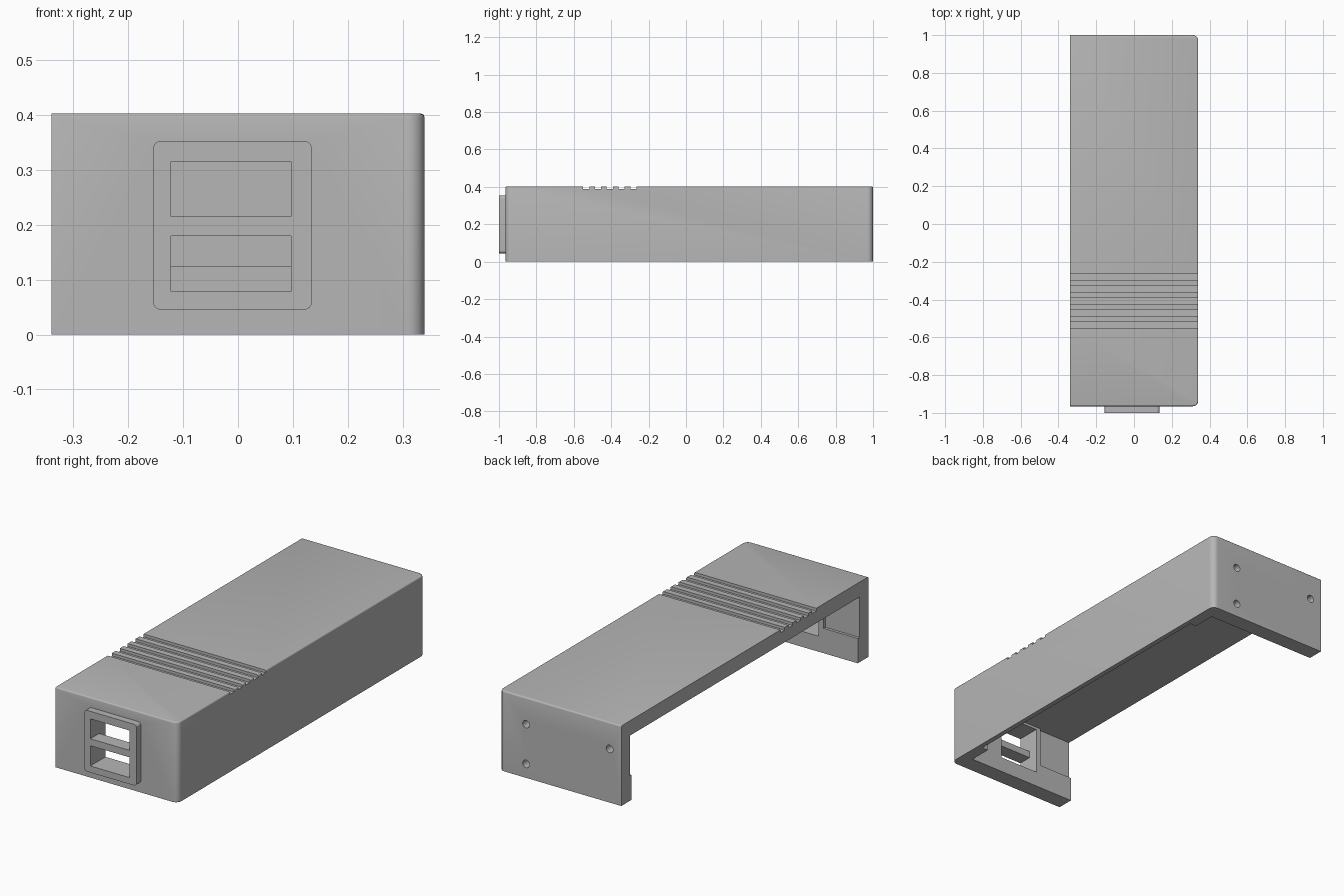
import bpy, bmesh
from mathutils import Matrix, Vector

cube = bpy.data.objects.get("Cube")
if cube:
    bpy.data.objects.remove(cube, do_unlink=True)

grey = bpy.data.materials.new("plain grey")
grey.use_nodes = True
colour = (0.47, 0.47, 0.47, 1)
grey.diffuse_color = colour
grey.node_tree.nodes["Principled BSDF"].inputs["Base Color"].default_value = colour

WIDE, FRONT, BACK, TALL = 0.34, -0.965, 1.0, 0.403
CEILING = 0.328


def finish(name, bm):
    mesh = bpy.data.meshes.new(name)
    bmesh.ops.recalc_face_normals(bm, faces=bm.faces)
    bm.to_mesh(mesh)
    bm.free()
    mesh.materials.append(grey)
    ob = bpy.data.objects.new(name, mesh)
    bpy.context.collection.objects.link(ob)
    return ob


def box(x, y, z):
    bm = bmesh.new()
    size = [b - a for a, b in (x, y, z)]
    mid = Vector([(a + b) / 2 for a, b in (x, y, z)])
    bmesh.ops.create_cube(bm, size=1, matrix=Matrix.Translation(mid) @ Matrix.Diagonal((*size, 1)))
    return bm


def round_edges(bm, test, radius, segments):
    edges = [e for e in bm.edges if test(*[v.co for v in e.verts])]
    bmesh.ops.bevel(bm, geom=edges, offset=radius, segments=segments, profile=0.5, affect='EDGES')


def combine(target, tool, operation):
    bpy.context.view_layer.objects.active = target
    mod = target.modifiers.new("shape", 'BOOLEAN')
    mod.operation, mod.solver, mod.object = operation, 'EXACT', tool
    bpy.ops.object.modifier_apply(modifier=mod.name)
    bpy.data.objects.remove(tool, do_unlink=True)


def cut(x, y, z):
    combine(shell, finish("cutter", box(x, y, z)), 'DIFFERENCE')


# Outer body: rounded upright corners on one side, softened top rim
bm = box((-WIDE, WIDE), (FRONT, BACK), (0, TALL))
round_edges(bm, lambda a, b: a.x > 0 and b.x > 0 and abs(a.z - b.z) > 0.1, 0.03, 8)
round_edges(bm, lambda a, b: min(a.z, b.z) > TALL - 0.001 and max(a.x, b.x) > -WIDE + 0.001, 0.007, 3)
shell = finish("cover_shell", bm)

# Hollow: thin long wall, thicker end corners, recessed upper end walls
cut((-0.5, 0.315), (-0.765, 0.8), (-0.1, CEILING))
cut((-0.5, 0.28), (-0.88, 0.918), (-0.1, CEILING))
cut((-0.5, 0.28), (0.85, 0.932), (0.125, CEILING))
cut((-0.5, -0.15), (-0.894, -0.8), (0.125, CEILING))

# Front bezel
bm = box((-0.155, 0.135), (-1, FRONT + 0.01), (0.045, 0.353))
round_edges(bm, lambda a, b: abs(a.y - b.y) > 0.01, 0.015, 6)
combine(shell, finish("bezel", bm), 'UNION')

# Pocket behind the bezel and its two windows
cut((-0.122, 0.097), (-0.93, -0.8), (0.078, 0.315))
for low, high in ((0.078, 0.18), (0.215, 0.315)):
    cut((-0.122, 0.097), (-1.1, -0.9), (low, high))

# Grip grooves across the top
for i in range(5):
    y = -0.55 + i * 0.063
    cut((-0.5, 0.5), (y, y + 0.033), (TALL - 0.014, 0.5))

# Screw holes in the back wall
for x, z in ((0.19, 0.07), (0.19, 0.27), (-0.275, 0.27)):
    bm = bmesh.new()
    bmesh.ops.create_cone(bm, cap_ends=True, segments=24, radius1=0.019, radius2=0.019, depth=0.3,
                          matrix=Matrix.Translation((x, BACK, z)) @ Matrix.Rotation(1.5708, 4, 'X'))
    combine(shell, finish("hole_cutter", bm), 'DIFFERENCE')

bpy.ops.object.select_all(action='DESELECT')
shell.select_set(True)
bpy.context.view_layer.objects.active = shell
bpy.ops.object.shade_smooth_by_angle(angle=0.6)
